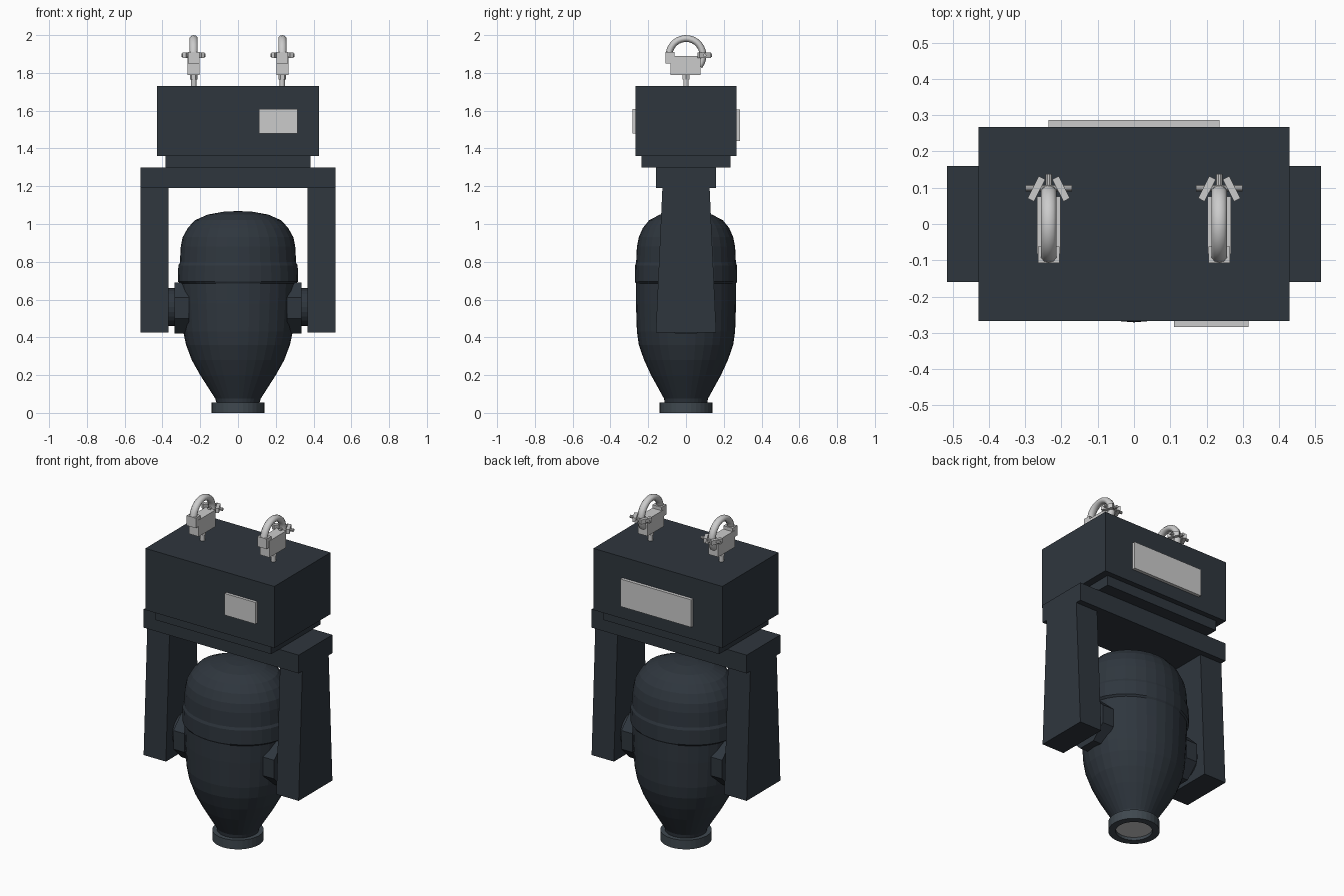
import bpy, bmesh, math
from mathutils import Matrix, Vector

if "Cube" in bpy.data.objects:
    bpy.data.objects.remove(bpy.data.objects["Cube"])


def material(name, rgb):
    m = bpy.data.materials.new(name)
    m.diffuse_color = (*rgb, 1)
    m.use_nodes = True
    m.node_tree.nodes["Principled BSDF"].inputs["Base Color"].default_value = m.diffuse_color
    return m


DARK = material("dark_housing", (0.028, 0.037, 0.048))
RIM = material("rim_metal", (0.05, 0.065, 0.078))


def finish(name, bm, mat=None):
    bmesh.ops.recalc_face_normals(bm, faces=bm.faces)
    me = bpy.data.meshes.new(name)
    bm.to_mesh(me)
    bm.free()
    ob = bpy.data.objects.new(name, me)
    bpy.context.collection.objects.link(ob)
    if mat:
        me.materials.append(mat)
    return ob


def loft(name, rings, mat=None, closed=False):
    """Skin a list of vertex rings; cap the ends unless closed on itself."""
    bm = bmesh.new()
    vs = [[bm.verts.new(p) for p in r] for r in rings]
    n = len(vs[0])
    pairs = list(zip(vs, vs[1:])) + ([(vs[-1], vs[0])] if closed else [])
    for a, b in pairs:
        for i in range(n):
            j = (i + 1) % n
            bm.faces.new((a[i], a[j], b[j], b[i]))
    if not closed:
        bm.faces.new(vs[0])
        bm.faces.new(vs[-1])
    return finish(name, bm, mat)


def ellipse(z, rx, ry, n=32):
    return [(rx * math.cos(2 * math.pi * i / n), ry * math.sin(2 * math.pi * i / n), z) for i in range(n)]


def box(name, lo, hi, mat=None, rot_z=0):
    lo, hi = Vector(lo), Vector(hi)
    bm = bmesh.new()
    M = Matrix.Translation((lo + hi) / 2) @ Matrix.Rotation(rot_z, 4, 'Z') @ Matrix.Diagonal((*(hi - lo), 1))
    bmesh.ops.create_cube(bm, size=1, matrix=M)
    return finish(name, bm, mat)


def rod(name, a, b, r, n=16, mat=None, turn=0):
    a, b = Vector(a), Vector(b)
    q = (b - a).to_track_quat('Z', 'Y').to_matrix()
    circ = [q @ Vector((r * math.cos(turn + 2 * math.pi * i / n), r * math.sin(turn + 2 * math.pi * i / n), 0))
            for i in range(n)]
    return loft(name, [[a + c for c in circ], [b + c for c in circ]], mat)


# Base housing, neck plate, display panels
box("base_housing", (-0.428, -0.267, 1.36), (0.428, 0.267, 1.73), DARK)
box("neck_plate", (-0.385, -0.235, 1.30), (0.385, 0.235, 1.36), DARK)
box("front_display", (0.11, -0.284, 1.48), (0.315, -0.26, 1.61))
box("rear_panel", (-0.235, 0.26, 1.44), (0.235, 0.286, 1.605))

# Yoke: crossbar and tapered arms, with pivots
box("yoke_crossbar", (-0.515, -0.16, 1.19), (0.515, 0.16, 1.30), DARK)
for s, side in ((-1, "left"), (1, "right")):
    loft(side + "_yoke_arm",
         [[(s * x, y * h, z) for x, y in ((0.367, -1), (0.515, -1), (0.515, 1), (0.367, 1))]
          for z, h in ((0.425, 0.16), (1.19, 0.125))], DARK)
    rod(side + "_pivot_plate", (s * 0.26, 0, 0.555), (s * 0.335, 0, 0.555), 0.146, 8, DARK, math.pi / 8)
    rod(side + "_pivot_hub", (s * 0.33, 0, 0.56), (s * 0.37, 0, 0.56), 0.1, 24, DARK)

# Lamp head: oval sections that become round at the nose
head = [(0.045, 0.112, 0.112), (0.075, 0.12, 0.116), (0.2, 0.2, 0.185), (0.28, 0.245, 0.222),
        (0.36, 0.275, 0.25), (0.43, 0.29, 0.26), (0.58, 0.3, 0.265), (0.685, 0.305, 0.265),
        (0.695, 0.318, 0.271), (0.78, 0.316, 0.27), (0.795, 0.308, 0.264), (0.88, 0.303, 0.26),
        (0.93, 0.293, 0.25), (0.98, 0.265, 0.228), (1.02, 0.228, 0.195), (1.05, 0.16, 0.138),
        (1.066, 0.07, 0.06), (1.068, 0.01, 0.01)]
loft("lamp_head", [ellipse(*p) for p in head], DARK)

# Lens rim and recessed lens
loft("lens_rim", [ellipse(z, r, r) for r, z in ((0.14, 0), (0.14, 0.055), (0.1, 0.055), (0.1, 0))], RIM, True)
loft("lens", [ellipse(0.018, 0.102, 0.102), ellipse(0.045, 0.102, 0.102)])

# Hanging clamps
for cx, side in ((-0.235, "left"), (0.235, "right")):
    p = side + "_clamp_"
    rod(p + "stem", (cx, 0, 1.725), (cx, 0, 1.795), 0.014, 12)
    rod(p + "collar", (cx, 0, 1.765), (cx, 0, 1.795), 0.02, 6)
    box(p + "body", (cx - 0.032, -0.083, 1.79), (cx + 0.032, 0.076, 1.89))
    box(p + "hinge_block", (cx - 0.03, -0.108, 1.85), (cx + 0.03, -0.062, 1.91))
    rings = []
    for k in range(17):
        a = math.radians(172 - k * 210 / 16)
        d = Vector((0, math.cos(a), math.sin(a)))
        c = Vector((cx, 0, 1.892)) + d * 0.09
        rings.append([c + d * 0.018 * math.cos(t) + Vector((0.022 * math.sin(t), 0, 0))
                      for t in (2 * math.pi * i / 10 for i in range(10))])
    hook = loft(p + "hook", rings)
    for f in hook.data.polygons:
        f.use_smooth = len(f.vertices) == 4
    rod(p + "bolt", (cx, 0.06, 1.893), (cx, 0.138, 1.893), 0.009, 10)
    rod(p + "cross_pin", (cx - 0.064, 0.099, 1.893), (cx + 0.064, 0.099, 1.893), 0.009, 10)
    for s in (-1, 1):
        box(p + "wing", (cx + s * 0.034 - 0.01, 0.063, 1.88), (cx + s * 0.034 + 0.01, 0.131, 1.907),
            rot_z=s * 0.47)
